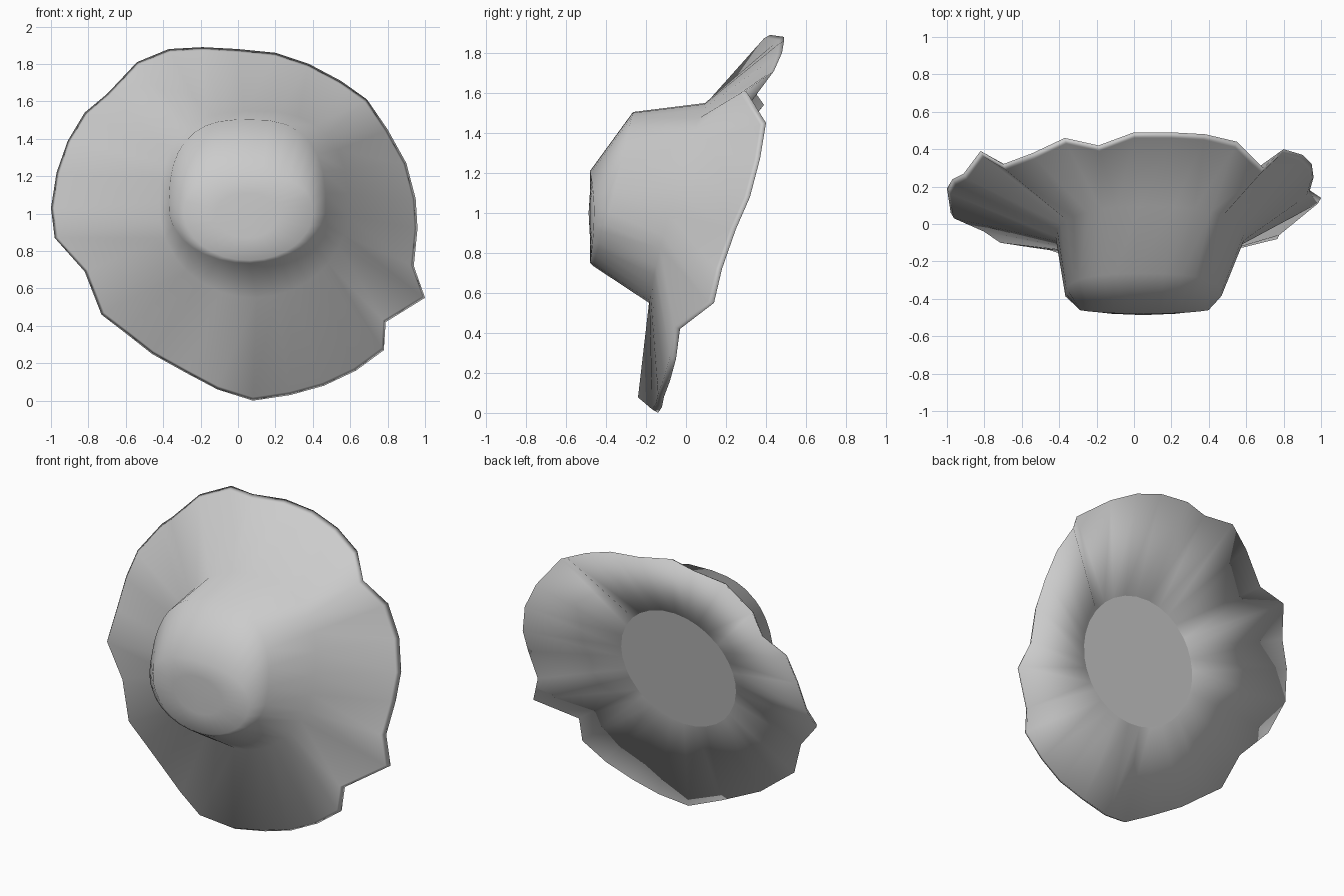
import bpy, bmesh
from math import atan2, cos, sin, copysign
from mathutils import Vector

if "Cube" in bpy.data.objects:
    bpy.data.objects.remove(bpy.data.objects["Cube"])

# Wavy brim edge: x, y, z going round from the bottom
EDGE = [
    (.08, -.14, .0), (.28, -.12, .03), (.46, -.11, .08), (.63, -.08, .16),
    (.78, -.05, .27), (.79, -.03, .42), (1.0, .14, .55), (.94, .18, .72),
    (.96, .25, .92), (.95, .32, 1.08), (.90, .37, 1.27), (.80, .40, 1.45),
    (.69, .30, 1.61), (.55, .44, 1.71), (.38, .48, 1.80), (.20, .49, 1.86),
    (0, .49, 1.88), (-.19, .42, 1.89), (-.37, .46, 1.88), (-.54, .38, 1.81),
    (-.70, .32, 1.64), (-.82, .39, 1.54), (-.91, .27, 1.39), (-.97, .24, 1.22),
    (-1.0, .19, 1.03), (-.98, .06, .87), (-.82, -.01, .69), (-.73, -.07, .46),
    (-.60, -.09, .36), (-.46, -.11, .25), (-.28, -.17, .15), (-.11, -.21, .06)]

# Rings: centre x, centre z, radius x, radius up, radius down,
# depth y = a + b*s + c*s*s (s is the height within the ring),
# and how full the upper half is (1 is a plain ellipse)
CROWN = [
    (.085, 1.03, .505, .52, .48, -.075, .14, .03, .78),   # foot of the crown
    (.05, 1.03, .42, .475, .295, -.375, .10, .01, .75),   # shoulder
    (.055, 1.01, .345, .20, .26, -.46, .0, -.02, .85),    # flat top
    (.05, 1.0, .17, .11, .13, -.48, 0, 0, 1)]
HEAD_OPENING = (.015, .985, .41, .39, .39, .055, .07, 0, 1)


def ring(spec, angles):
    cx, cz, rx, up, down, k0, k1, k2, full = spec
    pts = []
    for a in angles:
        c, s = cos(a), sin(a)
        if s > 0:
            c, s = copysign(abs(c) ** full, c), s ** full
        pts.append(Vector((cx + rx * c, k0 + k1 * s + k2 * s * s,
                           cz + (up if s > 0 else down) * s)))
    return pts


angles = [atan2(z - 1.0, x - .05) for x, y, z in EDGE]
n = len(EDGE)
edge = [Vector(p) for p in EDGE]
centre = Vector((.05, .1, 1.0))

# Thin rim strip in front of the outer edge
front_rim = []
for p in edge:
    d = p - centre
    d.y = 0
    front_rim.append(p - d.normalized() * .018 - Vector((0, .03, 0)))

# Closed shell: head opening, underside, edge, front of brim, crown
opening = ring(HEAD_OPENING, angles)
layers = [opening, edge, front_rim] + [ring(c, angles) for c in CROWN]

bm = bmesh.new()
rows = [[bm.verts.new(p) for p in layer] for layer in layers]
for r0, r1 in zip(rows, rows[1:]):
    for i in range(n):
        j = (i + 1) % n
        bm.faces.new((r0[i], r0[j], r1[j], r1[i]))
# Crown tip
tip = bm.verts.new((.05, -.487, 1.0))
for i in range(n):
    bm.faces.new((rows[-1][i], rows[-1][(i + 1) % n], tip))
# Flat panel across the head opening, with a crisp border
panel = bm.faces.new(rows[0])
for e in panel.edges:
    e.smooth = False
bmesh.ops.recalc_face_normals(bm, faces=bm.faces[:])
for f in bm.faces:
    f.smooth = True

me = bpy.data.meshes.new("floppy_hat")
bm.to_mesh(me)
bm.free()
hat = bpy.data.objects.new("floppy_hat", me)
bpy.context.collection.objects.link(hat)
